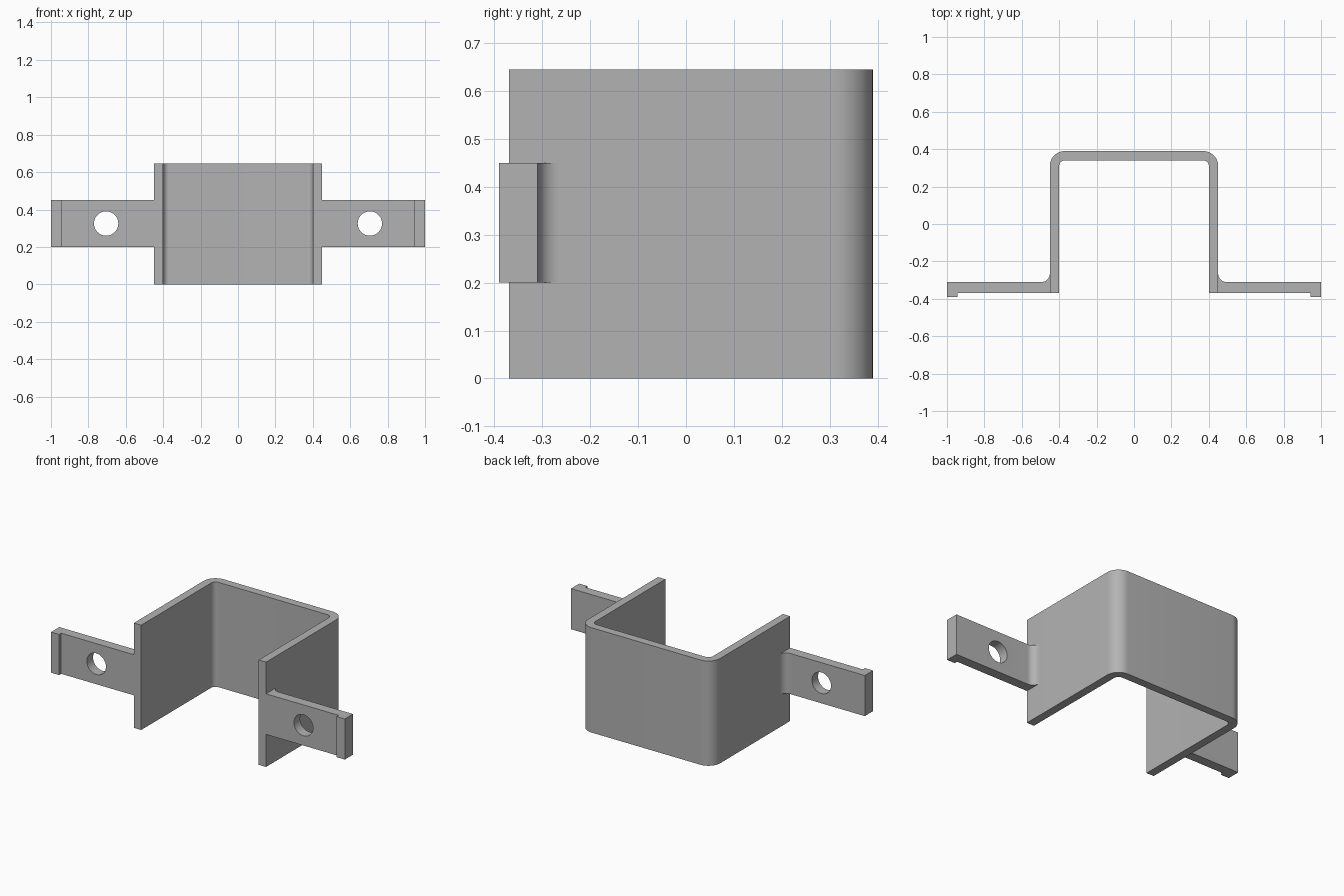
import bpy
import bmesh
from math import cos, sin, pi, radians

cube = bpy.data.objects.get("Cube")
if cube:
    bpy.data.objects.remove(cube, do_unlink=True)

# Plain grey metal
grey = bpy.data.materials.new("grey metal")
grey.use_nodes = True
colour = (0.45, 0.45, 0.45, 1)
grey.diffuse_color = colour
grey.node_tree.nodes["Principled BSDF"].inputs["Base Color"].default_value = colour

HEIGHT = 0.645
WALL_OUT, WALL_IN = 0.45, 0.40
BACK_OUT, BACK_IN = 0.39, 0.34
FRONT = -0.37
TAB_BOTTOM, TAB_TOP = 0.20, 0.45
TAB_BACK = -0.31
FILLET = 0.045


def arc(cx, cy, r, start, end, steps=12):
    """Points along a circular arc, angles in degrees."""
    angles = [radians(start + (end - start) * i / steps) for i in range(steps + 1)]
    return [(cx + r * cos(a), cy + r * sin(a)) for a in angles]


def extrude_profile(name, points, z0, z1):
    """Extrude a plan outline upward into a solid."""
    bm = bmesh.new()
    face = bm.faces.new([bm.verts.new((x, y, z0)) for x, y in points])
    result = bmesh.ops.extrude_face_region(bm, geom=[face])
    top = [v for v in result["geom"] if isinstance(v, bmesh.types.BMVert)]
    bmesh.ops.translate(bm, verts=top, vec=(0, 0, z1 - z0))
    bmesh.ops.recalc_face_normals(bm, faces=bm.faces)
    mesh = bpy.data.meshes.new(name)
    bm.to_mesh(mesh)
    bm.free()
    mesh.materials.append(grey)
    obj = bpy.data.objects.new(name, mesh)
    bpy.context.collection.objects.link(obj)
    return obj


def activate(obj):
    bpy.ops.object.select_all(action="DESELECT")
    obj.select_set(True)
    bpy.context.view_layer.objects.active = obj


def u_half(wall, back, r):
    """Right-angled bend from the +x wall into the back."""
    return [(wall, FRONT)] + arc(wall - r, back - r, r, 0, 90)


def u_path(wall, back, r):
    half = u_half(wall, back, r)
    return half + [(-x, y) for x, y in reversed(half)]


# U-shaped channel with rounded back corners
outline = u_path(WALL_OUT, BACK_OUT, 0.08) + u_path(WALL_IN, BACK_IN, 0.03)[::-1]
channel = extrude_profile("channel", outline, 0, HEIGHT)

# Mounting tab with a root fillet and a lip at its end
outline = [(WALL_OUT, FRONT), (0.945, FRONT), (0.945, -0.39), (1, -0.39), (1, TAB_BACK)]
outline += arc(WALL_OUT + FILLET, TAB_BACK + FILLET, FILLET, 270, 180)
tab = extrude_profile("mounting_tabs", outline, TAB_BOTTOM, TAB_TOP)

# Screw hole, cut through the tab
bpy.ops.mesh.primitive_cylinder_add(vertices=48, radius=0.065, depth=0.3,
                                    location=(0.705, -0.34, 0.325),
                                    rotation=(pi / 2, 0, 0))
cutter = bpy.context.object
cutter.name = "hole_cutter"
cutter.hide_render = True
cutter.data.materials.append(grey)
activate(tab)
hole = tab.modifiers.new("screw hole", "BOOLEAN")
hole.operation = "DIFFERENCE"
hole.solver = "EXACT"
hole.object = cutter
bpy.ops.object.modifier_apply(modifier=hole.name)
bpy.data.objects.remove(cutter, do_unlink=True)

# Matching tab on the other side
mirror = tab.modifiers.new("other side", "MIRROR")
mirror.use_mirror_merge = False
bpy.ops.object.modifier_apply(modifier=mirror.name)

for part in (channel, tab):
    activate(part)
    bpy.ops.object.shade_smooth_by_angle(angle=radians(30))
